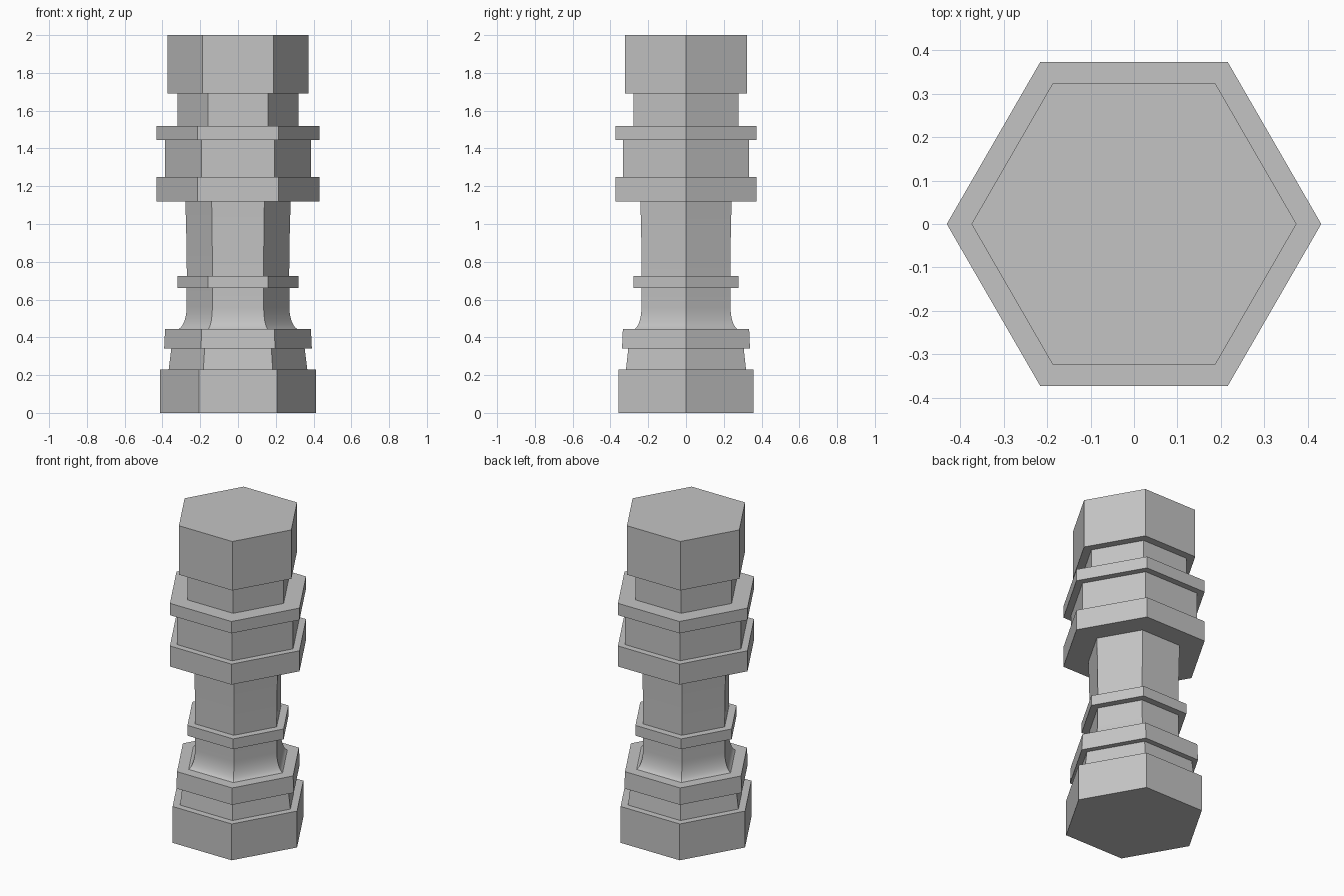
import bpy, bmesh, math

cube = bpy.data.objects.get("Cube")
if cube:
    bpy.data.objects.remove(cube, do_unlink=True)

SIDES = 6

grey = bpy.data.materials.new("plain_grey")
grey.use_nodes = True
COLOUR = (0.55, 0.55, 0.55, 1)
grey.diffuse_color = COLOUR
grey.node_tree.nodes["Principled BSDF"].inputs["Base Color"].default_value = COLOUR


def hex_part(name, profile):
    """Closed hexagonal solid from (corner radius, height) pairs, bottom to top."""
    bm = bmesh.new()
    rings = []
    for radius, z in profile:
        angles = [math.tau * i / SIDES for i in range(SIDES)]
        rings.append([bm.verts.new((radius * math.cos(a), radius * math.sin(a), z))
                      for a in angles])
    for low, high in zip(rings, rings[1:]):
        for i in range(SIDES):
            j = (i + 1) % SIDES
            bm.faces.new((low[i], low[j], high[j], high[i]))
    bm.faces.new(rings[0][::-1])
    bm.faces.new(rings[-1])
    mesh = bpy.data.meshes.new(name)
    bm.to_mesh(mesh)
    bm.free()
    mesh.materials.append(grey)
    part = bpy.data.objects.new(name, mesh)
    bpy.context.collection.objects.link(part)
    return part


def block(name, bottom, top, radius, top_radius=None):
    return hex_part(name, [(radius, bottom), (top_radius or radius, top)])


# Foot
block("base", 0, 0.23, 0.414)
block("base_neck", 0.23, 0.34, 0.367, 0.353)
block("lower_collar", 0.34, 0.445, 0.391, 0.386)

# Flared cove: quarter ellipse running up into a straight neck
FLARE, RISE, NECK = 0.042, 0.115, 0.272
cove_profile = []
for step in range(9):
    t = math.radians(15 + 75 * step / 8)
    cove_profile.append((NECK + FLARE * (1 - math.sin(t)) * 1.3,
                         0.445 + RISE * (1 - math.cos(t) / math.cos(math.radians(15)))))
cove_profile.append((NECK, 0.66))
cove = hex_part("flared_neck", cove_profile)

# Shaft
block("thin_ring", 0.66, 0.725, 0.32)
shaft = hex_part("shaft", [(0.271, 0.725), (0.272, 0.85), (0.275, 1.0), (0.279, 1.12)])

# Head
block("lower_head_ring", 1.12, 1.25, 0.431)
block("head_drum", 1.25, 1.445, 0.386)
block("upper_head_ring", 1.445, 1.52, 0.431)
block("head_neck", 1.52, 1.69, 0.32)
block("cap", 1.69, 2.0, 0.374)

# Smooth the curved runs, keeping the hexagon corners crisp
bpy.ops.object.select_all(action='DESELECT')
for part in (cove, shaft):
    part.select_set(True)
bpy.context.view_layer.objects.active = cove
bpy.ops.object.shade_smooth_by_angle(angle=math.radians(30))
